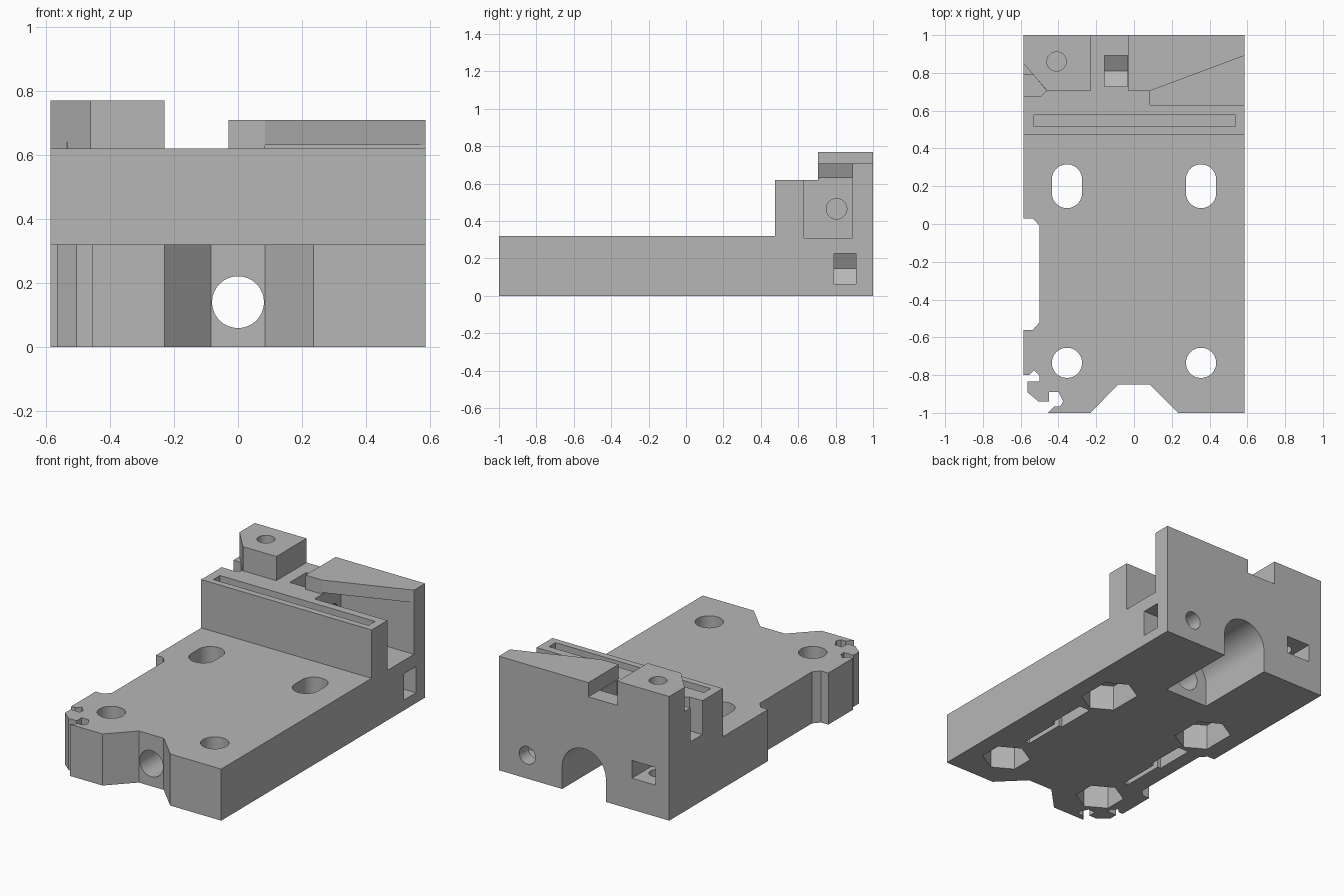
import bpy
import bmesh
from math import sin, cos, pi, copysign
from mathutils import Vector

cube = bpy.data.objects.get("Cube")
if cube:
    bpy.data.objects.remove(cube, do_unlink=True)

# Single plain grey material
GREY = (0.47, 0.47, 0.47, 1)
grey = bpy.data.materials.new("plain grey")
grey.use_nodes = True
grey.diffuse_color = GREY
grey.node_tree.nodes["Principled BSDF"].inputs["Base Color"].default_value = GREY


def prism(name, pts, axis, lo, hi):
    """Extrude a 2D profile along an axis (x: y,z / y: x,z / z: x,y)."""
    def place(p, d):
        a, b = p
        return Vector({"x": (d, a, b), "y": (a, d, b), "z": (a, b, d)}[axis])
    bm = bmesh.new()
    face = bm.faces.new([bm.verts.new(place(p, lo)) for p in pts])
    out = bmesh.ops.extrude_face_region(bm, geom=[face])
    moved = [v for v in out["geom"] if isinstance(v, bmesh.types.BMVert)]
    bmesh.ops.translate(bm, verts=moved, vec=place((0, 0), hi - lo))
    bmesh.ops.recalc_face_normals(bm, faces=bm.faces)
    mesh = bpy.data.meshes.new(name)
    bm.to_mesh(mesh)
    bm.free()
    mesh.materials.append(grey)
    ob = bpy.data.objects.new(name, mesh)
    bpy.context.collection.objects.link(ob)
    return ob


def ring(cx, cy, r, n=40, stretch=0):
    """Regular polygon, optionally stretched in its second direction."""
    angles = [(i + 0.5) * 2 * pi / n for i in range(n)]
    return [(cx + r * cos(a), cy + r * sin(a) + copysign(stretch, sin(a))) for a in angles]


def rect(a0, a1, b0, b1):
    return [(a0, b0), (a1, b0), (a1, b1), (a0, b1)]


# Full-height body with the notched outline
outline = [
    (0.585, -1), (0.585, 1), (-0.585, 1),
    (-0.585, 0.03), (-0.535, 0.03), (-0.5, -0.01),
    (-0.5, -0.52), (-0.535, -0.56), (-0.585, -0.56),
    (-0.585, -0.8), (-0.555, -0.8), (-0.53, -0.775), (-0.5, -0.805),
    (-0.5, -0.835), (-0.565, -0.835), (-0.565, -0.89), (-0.505, -0.94),
    (-0.45, -0.94), (-0.45, -0.89), (-0.4, -0.89), (-0.375, -0.94),
    (-0.39, -0.965), (-0.42, -0.965), (-0.455, -1),
    (-0.23, -1), (-0.085, -0.85), (0.085, -0.85), (0.235, -1)]
body = prism("carriage_body", outline, "z", 0, 0.77)


def cut(pts, axis, lo, hi):
    cutter = prism("cutter", pts, axis, lo, hi)
    mod = body.modifiers.new("cut", "BOOLEAN")
    mod.operation = "DIFFERENCE"
    mod.solver = "EXACT"
    mod.object = cutter
    bpy.context.view_layer.objects.active = body
    bpy.ops.object.modifier_apply(modifier=mod.name)
    bpy.data.objects.remove(cutter, do_unlink=True)


def nut_slot(cx, cy, opening, along, axis, lo, hi, half=0.081):
    """Slot with a pointed hexagon end, open towards the given limit."""
    r = half / cos(pi / 6)
    pts = [(opening, -half), (opening, half)]
    c = cx if along == 0 else cy
    pts += [(c - r / 2, half), (c - r, 0), (c - r / 2, -half)]
    if along == 0:
        pts = [(u, cy + v) for u, v in pts]
    else:
        pts = [(cx + v, u) for u, v in pts]
    cut(pts, axis, lo, hi)


# Lower deck in front, and the space around the raised block and wedge
cut(rect(-1, 1, -1.2, 0.475), "z", 0.32, 1)
cut([(-0.7, 0.4), (0.7, 0.4), (0.7, 0.934), (0.085, 0.705), (-0.03, 0.705),
     (-0.03, 1.1), (-0.23, 1.1), (-0.23, 0.705), (-0.46, 0.705),
     (-0.7, 0.983)], "z", 0.62, 1)
cut(rect(-0.1, 0.7, 0.6, 1.1), "z", 0.708, 1)

# Side pocket under the wedge, and the small notch on the other side
cut(rect(0.63, 0.89, 0.31, 0.63), "x", 0.085, 0.7)
cut([(-0.7, 0.675), (-0.495, 0.675), (-0.462, 0.705), (-0.533, 0.79),
     (-0.7, 0.79)], "z", 0.41, 0.64)

# Long groove in the upright wall
cut(rect(-0.53, 0.535, 0.515, 0.58), "z", 0.42, 0.7)

# Motor arch at the back and shaft hole to the front
arch = [(0.15 * cos(i * pi / 32), 0.14 + 0.15 * sin(i * pi / 32)) for i in range(33)]
cut(arch + [(-0.15, -0.1), (0.15, -0.1)], "y", 0.475, 1.1)
cut(ring(0, 0.14, 0.081), "y", -1.1, 0.6)

# Mounting holes with hexagon recesses, and grooves underneath
for side in (-1, 1):
    x = side * 0.355
    for y, stretch in ((-0.735, 0), (0.2, 0.036)):
        cut(ring(x, y, 0.08, 40, stretch), "z", -0.1, 0.5)
        cut(ring(x, y, 0.14, 6, stretch), "z", -0.1, 0.16)
    g = side * 0.375
    cut(rect(g - 0.015, g + 0.015, -0.52, -0.2), "z", -0.1, 0.08)
    cut(rect(g - 0.037, g + 0.037, -0.25, 0), "z", -0.1, 0.08)

# Screw holes, each crossing its nut slot
cut(ring(0.805, 0.465, 0.055), "x", -0.25, 0.2)
nut_slot(0.81, 0.465, 0.7, 1, "x", -0.155, -0.035)
cut(ring(0.39, 0.145, 0.055), "y", 0.7, 1.1)
nut_slot(0.39, 0.145, 0.7, 0, "y", 0.79, 0.91)
cut(ring(-0.41, 0.86, 0.051), "z", 0.1, 1)
nut_slot(-0.41, 0.86, 1.1, 1, "z", 0.195, 0.305)

# Smooth hole walls, crisp edges
bpy.ops.object.select_all(action="DESELECT")
body.select_set(True)
bpy.context.view_layer.objects.active = body
bpy.ops.object.shade_smooth_by_angle(angle=pi / 9)
